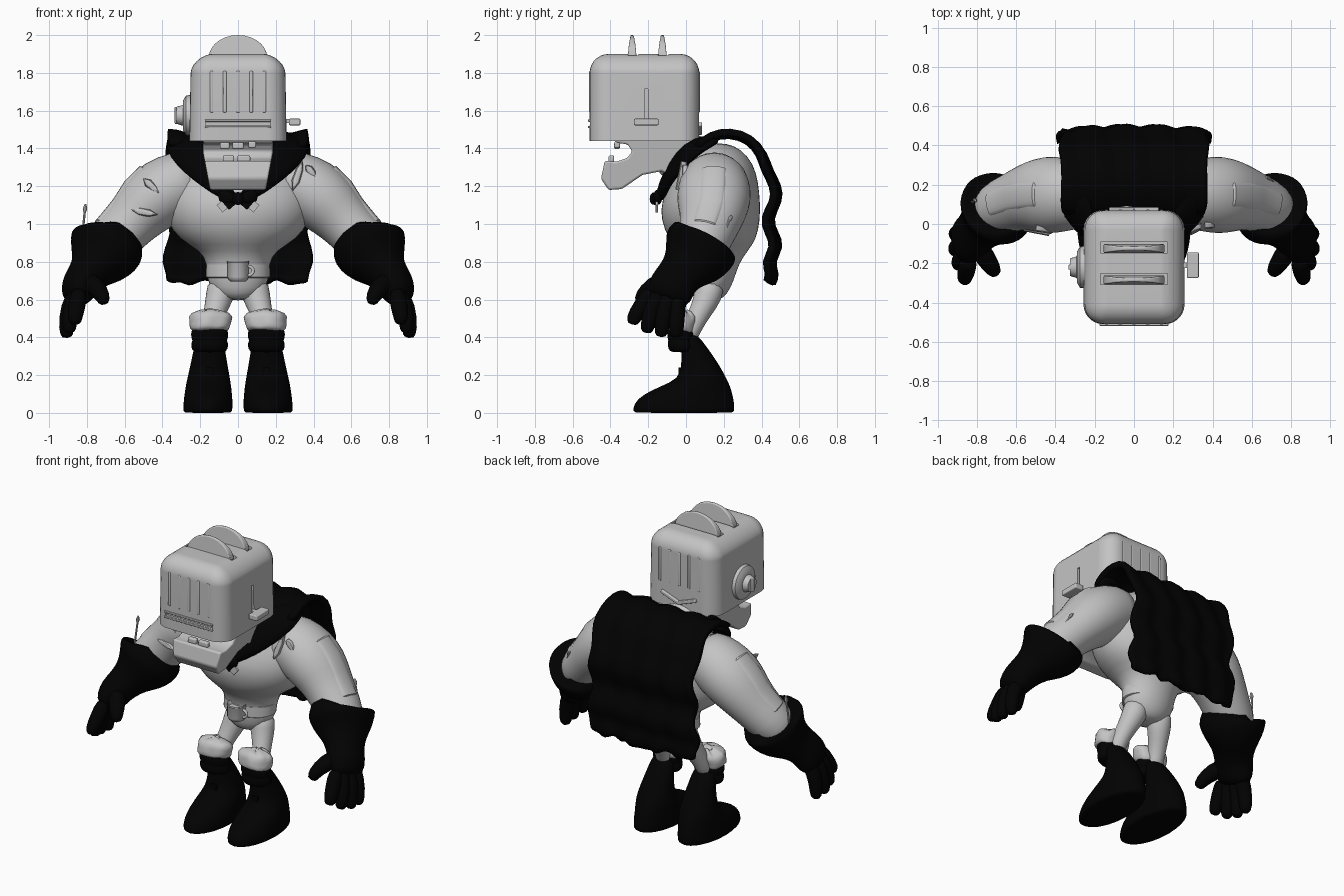
import bpy, bmesh, math, random
from mathutils import Vector, Matrix
random.seed(4)


def material(name, v):
    m = bpy.data.materials.new(name)
    m.diffuse_color = (v, v, v, 1)
    return m


GREY = material("light grey", 0.55)
BLACK = material("soft black", 0.0005)


def finish(name, bm, mat, mirror=False, subsurf=0, bevel=0, angle=40):
    bmesh.ops.recalc_face_normals(bm, faces=bm.faces)
    me = bpy.data.meshes.new(name)
    bm.to_mesh(me)
    bm.free()
    me.materials.append(mat)
    me.shade_smooth()
    if not subsurf:
        me.set_sharp_from_angle(angle=math.radians(angle))
    ob = bpy.data.objects.new(name, me)
    bpy.context.collection.objects.link(ob)
    if mirror:
        ob.modifiers.new("mirror", 'MIRROR').use_mirror_merge = False
    if bevel:
        b = ob.modifiers.new("bevel", 'BEVEL')
        b.width, b.segments = bevel, 3
    if subsurf:
        s = ob.modifiers.new("smooth", 'SUBSURF')
        s.levels = s.render_levels = subsurf
    return ob


def tube(name, pts, mat, n=16, flat=False, mirror=False, subsurf=1, jitter=0, ref=(0, 1, 0)):
    """Loft rings (x, y, z, ra, rb); flat rings stay level, others follow the path."""
    bm = bmesh.new()
    rings = []
    for i, p in enumerate(pts):
        a, b = Vector((1, 0, 0)), Vector((0, 1, 0))
        if not flat:
            t = Vector(pts[min(i + 1, len(pts) - 1)][:3]) - Vector(pts[max(i - 1, 0)][:3])
            a = Vector(ref).cross(t).normalized()
            b = t.cross(a).normalized()
        ring = []
        for k in range(n):
            w = 2 * math.pi * k / n
            co = Vector(p[:3]) + a * p[3] * math.cos(w) + b * p[-1] * math.sin(w)
            co += Vector([random.uniform(-jitter, jitter) for _ in range(3)])
            ring.append(bm.verts.new(co))
        rings.append(ring)
    for r, s in zip(rings, rings[1:]):
        for k in range(n):
            bm.faces.new((r[k], r[(k + 1) % n], s[(k + 1) % n], s[k]))
    bm.faces.new(rings[0][::-1])
    bm.faces.new(rings[-1])
    return finish(name, bm, mat, mirror, subsurf)


def box(name, c, size, mat, rot=None, bevel=0.0, mirror=False):
    bm = bmesh.new()
    m = Matrix.Translation(c) @ (rot or Matrix()) @ Matrix.Diagonal((*size, 1))
    bmesh.ops.create_cube(bm, size=1, matrix=m)
    return finish(name, bm, mat, mirror, bevel=bevel)


def extrude(name, pts, axis, lo, hi, mat, bevel=0.0, shape=None):
    """Extrude a 2D outline along x (outline in y,z) or y (outline in x,z)."""
    bm = bmesh.new()
    put = (lambda p, d: (d, p[0], p[1])) if axis == 'x' else (lambda p, d: (p[0], d, p[1]))
    a, b = [[bm.verts.new(put(p, d)) for p in pts] for d in (lo, hi)]
    bm.faces.new(a)
    bm.faces.new(b[::-1])
    for k in range(len(pts)):
        j = (k + 1) % len(pts)
        bm.faces.new((a[k], a[j], b[j], b[k]))
    if shape:
        for v in bm.verts:
            shape(v)
    return finish(name, bm, mat, bevel=bevel)


# Toaster head shell, rounded on all but its bottom edges
bm = bmesh.new()
bmesh.ops.create_cube(bm, size=1, matrix=Matrix.Translation((0, -0.22, 1.67)) @ Matrix.Diagonal((0.5, 0.58, 0.46, 1)))
for v in bm.verts:
    if v.co.z < 1.5:
        v.co.x *= 1.03
edges = [e for e in bm.edges if max(v.co.z for v in e.verts) > 1.5]
bmesh.ops.bevel(bm, geom=edges, offset=0.1, segments=7, profile=0.5, affect='EDGES')
for v in bm.verts:
    v.co.x *= 1 - 0.1 * max(0, (v.co.z - 1.78) / 0.12) ** 2
head = finish("toaster_head", bm, GREY)

# Slots cut into the head: two bread slots, front slit, lever track
SLOTS = [((0, -0.28, 1.89), (0.34, 0.055, 0.14)), ((0, -0.12, 1.89), (0.34, 0.055, 0.14)),
         ((0, -0.51, 1.53), (0.34, 0.03, 0.018)), ((0.25, -0.21, 1.63), (0.04, 0.018, 0.17))]
cutters = []
for i, (c, s) in enumerate(SLOTS):
    cut = box(f"slot_cutter_{i}", c, s, GREY)
    cut.hide_render = True
    cutters.append(cut)
    mod = head.modifiers.new(f"slot_{i}", 'BOOLEAN')
    mod.operation, mod.object, mod.solver = 'DIFFERENCE', cut, 'EXACT'
bpy.context.view_layer.update()
carved = bpy.data.meshes.new_from_object(head.evaluated_get(bpy.context.evaluated_depsgraph_get()))
head.modifiers.clear()
head.data = carved
carved.shade_smooth()
carved.set_sharp_from_angle(angle=math.radians(35))
head.modifiers.new("even_shading", 'WEIGHTED_NORMAL').keep_sharp = True
for cut in cutters:
    bpy.data.objects.remove(cut)


# Bread slices, thinner towards the crust
def thin_top(v):
    mid = -0.285 if v.co.y < -0.2 else -0.125
    v.co.y = mid + (v.co.y - mid) * (1 - 0.65 * max(0, (v.co.z - 1.92) / 0.08))


arc = [(0.155 * math.cos(math.pi * k / 14), 1.88 + 0.12 * math.sin(math.pi * k / 14)) for k in range(15)]
for i, y in enumerate((-0.285, -0.125)):
    extrude(f"bread_slice_{i}", arc, 'y', y - 0.023, y + 0.023, GREY, bevel=0.006, shape=thin_top)

# Pressed ribs on front and back, slit lip, back chevron
for i in range(5):
    x = (i - 2) * 0.07
    for part, y in (("front", -0.507), ("back", 0.067)):
        box(f"{part}_rib_{i}", (x, y, 1.7), (0.018, 0.012, 0.22), GREY, bevel=0.005)
for i, z in enumerate((1.513, 1.547)):
    box(f"slit_lip_{i}", (0, -0.512, z), (0.35, 0.014, 0.012), GREY, bevel=0.004)
box("back_chevron", (0.06, 0.073, 1.505), (0.14, 0.025, 0.022), GREY,
    Matrix.Rotation(-0.35, 4, 'Y'), 0.005, mirror=True)

# Lever and dial
box("lever_arm", (0.27, -0.21, 1.545), (0.06, 0.03, 0.02), GREY)
box("lever_handle", (0.3, -0.21, 1.54), (0.06, 0.13, 0.035), GREY, bevel=0.006)
tube("dial", [(-0.24, -0.22, 1.575, 0.11), (-0.275, -0.22, 1.575, 0.105), (-0.29, -0.22, 1.575, 0.08),
              (-0.292, -0.22, 1.575, 0.055), (-0.325, -0.22, 1.575, 0.045)], GREY, n=24, subsurf=0)
box("dial_grip", (-0.32, -0.22, 1.575), (0.03, 0.025, 0.09), GREY, bevel=0.005)

# Jaw with open mouth, running back into the neck
JAW = [(-0.43, 1.335), (-0.45, 1.24), (-0.41, 1.18), (-0.34, 1.185), (-0.23, 1.26), (-0.13, 1.28), (0.02, 1.2),
       (0.06, 1.45), (-0.38, 1.45), (-0.37, 1.43), (-0.31, 1.422), (-0.285, 1.385), (-0.31, 1.35), (-0.37, 1.33)]


def narrow(v):
    v.co.x *= 0.8 + 0.2 * min(1, (v.co.z - 1.18) / 0.2)


extrude("jaw", JAW, 'x', -0.185, 0.185, GREY, bevel=0.025, shape=narrow)
tube("neck", [(0, -0.1, 1.42, 0.17, 0.15), (0, 0, 1.34, 0.18, 0.15), (0, 0.1, 1.25, 0.2, 0.16)], GREY)
for i, (x, z, w) in enumerate(((-0.07, 1.415, 0.05), (0.0, 1.415, 0.06), (0.075, 1.42, 0.04),
                               (-0.05, 1.345, 0.06), (0.03, 1.345, 0.07))):
    box(f"tooth_{i}", (x, -0.365 if z > 1.4 else -0.395, z), (w, 0.03, 0.035), GREY, bevel=0.008)

# Barrel torso with narrow waist
tube("torso", [(0, 0.12, 0.595, 0.06, 0.06), (0, 0.12, 0.63, 0.13, 0.10), (0, 0.13, 0.70, 0.165, 0.125),
               (0, 0.14, 0.79, 0.165, 0.14), (0, 0.15, 0.86, 0.2, 0.18), (0, 0.14, 0.92, 0.32, 0.235),
               (0, 0.13, 1.02, 0.385, 0.265), (0, 0.13, 1.12, 0.40, 0.265), (0, 0.15, 1.22, 0.39, 0.235),
               (0, 0.16, 1.32, 0.31, 0.2), (0, 0.15, 1.4, 0.2, 0.14), (0, 0.13, 1.43, 0.1, 0.08)],
     GREY, n=24, flat=True)

# Belt with a cup buckle
tube("belt", [(0, 0.125, 0.715, 0.16, 0.122), (0, 0.125, 0.72, 0.169, 0.128), (0, 0.132, 0.785, 0.17, 0.135),
              (0, 0.135, 0.79, 0.16, 0.13)], GREY, n=28, flat=True, subsurf=0)
tube("cup", [(0, -0.015, 0.695, 0.035), (0, -0.015, 0.702, 0.048), (0, -0.015, 0.72, 0.056), (0, -0.015, 0.79, 0.056),
             (0, -0.015, 0.795, 0.059), (0, -0.015, 0.803, 0.057), (0, -0.015, 0.78, 0.047)],
     GREY, n=20, flat=True, subsurf=0)
tube("cup_handle", [(0.05 + 0.032 * math.sin(a), -0.025, 0.752 + 0.026 * math.cos(a), 0.01)
                    for a in [math.pi * k / 6 for k in range(7)]], GREY, n=8)

# Arms, each with a raised patch along the outer side
tube("arm", [(0.2, 0.15, 1.24, 0.15, 0.16), (0.3, 0.15, 1.22, 0.175, 0.18), (0.4, 0.15, 1.17, 0.185, 0.2),
             (0.48, 0.145, 1.105, 0.175, 0.195), (0.55, 0.135, 1.03, 0.15, 0.17), (0.62, 0.11, 0.955, 0.14, 0.15),
             (0.70, 0.08, 0.87, 0.135, 0.14), (0.76, 0.03, 0.8, 0.1, 0.1)],
     GREY, n=20, mirror=True)
tube("arm_patch", [(0.5, 0.15, 1.298, 0.008, 0.05), (0.508, 0.15, 1.293, 0.018, 0.062), (0.585, 0.145, 1.218, 0.018, 0.066),
                   (0.645, 0.135, 1.123, 0.018, 0.066), (0.708, 0.112, 1.045, 0.018, 0.062),
                   (0.74, 0.1, 1.008, 0.018, 0.058), (0.745, 0.098, 1.002, 0.008, 0.045)],
     GREY, n=16, mirror=True, subsurf=0)

# Ragged tears on the shoulders
for i, (a, b) in enumerate((((-0.5, -0.02, 1.24), (-0.42, -0.035, 1.165)),
                            ((-0.56, -0.02, 1.075), (-0.43, -0.045, 1.05)),
                            ((0.29, -0.04, 1.18), (0.34, -0.01, 1.33)), ((0.36, -0.005, 1.31), (0.41, -0.005, 1.25)))):
    a, b = Vector(a), Vector(b)
    tube(f"tear_{i}", [(*a.lerp(b, t), r, 0.017) for t, r in ((0, 0.003), (0.3, 0.022), (0.7, 0.019), (1, 0.003))],
         GREY, n=8, subsurf=0)

# Gloves: flared cuff, palm, fingers and thumb
tube("glove", [(0.69, 0.1, 0.91, 0.13), (0.676, 0.1, 0.925, 0.18), (0.69, 0.085, 0.895, 0.205),
               (0.708, 0.07, 0.855, 0.2, 0.195), (0.735, 0.04, 0.81, 0.17, 0.175), (0.77, 0.0, 0.765, 0.12, 0.135),
               (0.805, -0.04, 0.72, 0.105, 0.12), (0.835, -0.07, 0.68, 0.1, 0.125), (0.855, -0.09, 0.63, 0.088, 0.125),
               (0.87, -0.105, 0.59, 0.055, 0.1)],
     BLACK, n=20, mirror=True)
FINGERS = [(-0.175, -0.28, 0.465, 0.865), (-0.13, -0.205, 0.42, 0.895),
           (-0.08, -0.13, 0.4, 0.912), (-0.03, -0.05, 0.395, 0.91)]
for i, (y0, y1, z, x) in enumerate(FINGERS):
    tube(f"finger_{i}", [(0.84, y0, 0.66, 0.05), (x - 0.012, (y0 + y1) / 2 - 0.01, 0.56, 0.048),
                         (x, y1, z + 0.035, 0.042), (x - 0.007, y1 - 0.004, z, 0.028)], BLACK, n=10, mirror=True)
tube("thumb", [(0.82, -0.08, 0.71, 0.06), (0.75, -0.18, 0.67, 0.055), (0.715, -0.235, 0.615, 0.043),
               (0.705, -0.25, 0.575, 0.028)], BLACK, n=10, mirror=True)

# Thin skewers stuck in the gloves
tube("left_skewer", [(-0.825, 0.11, 0.93, 0.006), (-0.812, 0.12, 1.06, 0.006), (-0.81, 0.12, 1.08, 0.012),
                     (-0.807, 0.12, 1.105, 0.005)], GREY, n=8, subsurf=0)
tube("right_skewer", [(0.74, 0.19, 0.92, 0.006), (0.695, 0.225, 1.01, 0.006), (0.685, 0.235, 1.03, 0.011),
                      (0.675, 0.24, 1.045, 0.005)], GREY, n=8, subsurf=0)

# Legs, fur trim and boots
tube("leg", [(0.08, 0.13, 0.70, 0.08), (0.095, 0.12, 0.62, 0.078), (0.122, 0.078, 0.54, 0.06),
             (0.145, 0.03, 0.45, 0.052), (0.15, 0.0, 0.37, 0.05)], GREY, n=14, mirror=True)
tube("boot_fur", [(0.15, -0.045, 0.425, 0.09, 0.07), (0.15, -0.04, 0.44, 0.115, 0.085), (0.15, -0.03, 0.485, 0.112, 0.08),
                  (0.15, -0.02, 0.53, 0.125, 0.085), (0.15, -0.015, 0.555, 0.1, 0.065), (0.15, -0.02, 0.53, 0.06, 0.045)],
     GREY, n=18, mirror=True, jitter=0.014)
tube("boot_strap", [(0.15, -0.02, 0.32, 0.08, 0.06), (0.15, -0.02, 0.335, 0.1, 0.075), (0.15, -0.025, 0.375, 0.1, 0.075),
                    (0.15, -0.025, 0.385, 0.09, 0.068), (0.15, -0.025, 0.395, 0.102, 0.075),
                    (0.15, -0.03, 0.44, 0.1, 0.073), (0.15, -0.03, 0.455, 0.08, 0.06)], BLACK, flat=True, mirror=True)
BOOT = [(0, -0.27, 0.25, 0.12), (0.004, -0.285, 0.26, 0.132), (0.05, -0.28, 0.26, 0.132), (0.095, -0.235, 0.25, 0.128),
        (0.14, -0.14, 0.237, 0.122), (0.18, -0.04, 0.217, 0.115), (0.25, -0.025, 0.18, 0.1), (0.33, -0.025, 0.125, 0.085),
        (0.39, -0.03, 0.08, 0.075), (0.42, -0.04, 0.05, 0.06)]
tube("boot", [(0.16 - z * 0.025, (f + b) / 2, z, r, (b - f) / 2) for z, f, b, r in BOOT],
     BLACK, n=20, flat=True, mirror=True)
box("boot_tag", (0.15, -0.03, 0.22), (0.04, 0.02, 0.04), BLACK, mirror=True)

# Rippled cape hanging from the shoulders, ragged at the hem
PATH = [(0.06, 1.41), (0.13, 1.465), (0.23, 1.485), (0.34, 1.45), (0.41, 1.37), (0.435, 1.28), (0.485, 1.2),
        (0.49, 1.12), (0.43, 1.03), (0.465, 0.95), (0.5, 0.88), (0.44, 0.8), (0.475, 0.73), (0.45, 0.69)]
bm = bmesh.new()
rows = []
for j, (y, z) in enumerate(PATH):
    w = 0.37 + 0.02 * math.sin(j * 1.9) * (j > 3) + 0.015 * (j > 9)
    row = []
    for k in range(21):
        u = k / 10 - 1
        fold = 0.012 * math.sin(k * 1.3 + j * 0.4)
        hem = random.uniform(-0.02, 0.03) if j == len(PATH) - 1 else 0
        row.append(bm.verts.new((u * w, y + fold * (j > 2) - 0.02 * u * u * (j > 3), z + fold * (j < 4) + hem)))
    rows.append(row)
for r, s in zip(rows, rows[1:]):
    for k in range(20):
        bm.faces.new((r[k], r[k + 1], s[k + 1], s[k]))
cape = finish("cape", bm, BLACK, subsurf=1)
solid = cape.modifiers.new("thickness", 'SOLIDIFY')
solid.thickness, solid.offset = 0.035, 0

# Collar bands down to a bow at the throat
tube("collar", [(0.02, -0.14, 1.13, 0.03, 0.025), (0.1, -0.12, 1.2, 0.055, 0.03), (0.19, -0.07, 1.29, 0.08, 0.03),
                (0.26, 0.0, 1.37, 0.09, 0.03), (0.3, 0.08, 1.425, 0.09, 0.03), (0.3, 0.18, 1.455, 0.08, 0.03)],
     BLACK, n=14, mirror=True)
tube("bow_knot", [(0, -0.16, 1.1, 0.02), (0, -0.16, 1.115, 0.035), (0, -0.16, 1.15, 0.035), (0, -0.16, 1.17, 0.02)],
     BLACK, n=10, flat=True)
tube("bow_loop", [(0.0, -0.16, 1.135, 0.015, 0.015), (0.05, -0.16, 1.14, 0.035, 0.02), (0.09, -0.15, 1.15, 0.04, 0.02),
                  (0.1, -0.145, 1.15, 0.02, 0.015)], BLACK, n=10, mirror=True)
box("bow_tail", (0.045, -0.155, 1.11), (0.05, 0.015, 0.05), BLACK, Matrix.Rotation(0.7, 4, 'Y'), mirror=True)
box("bow_tip", (0.08, -0.155, 1.095), (0.045, 0.012, 0.05), GREY, Matrix.Rotation(0.7, 4, 'Y'), mirror=True)
